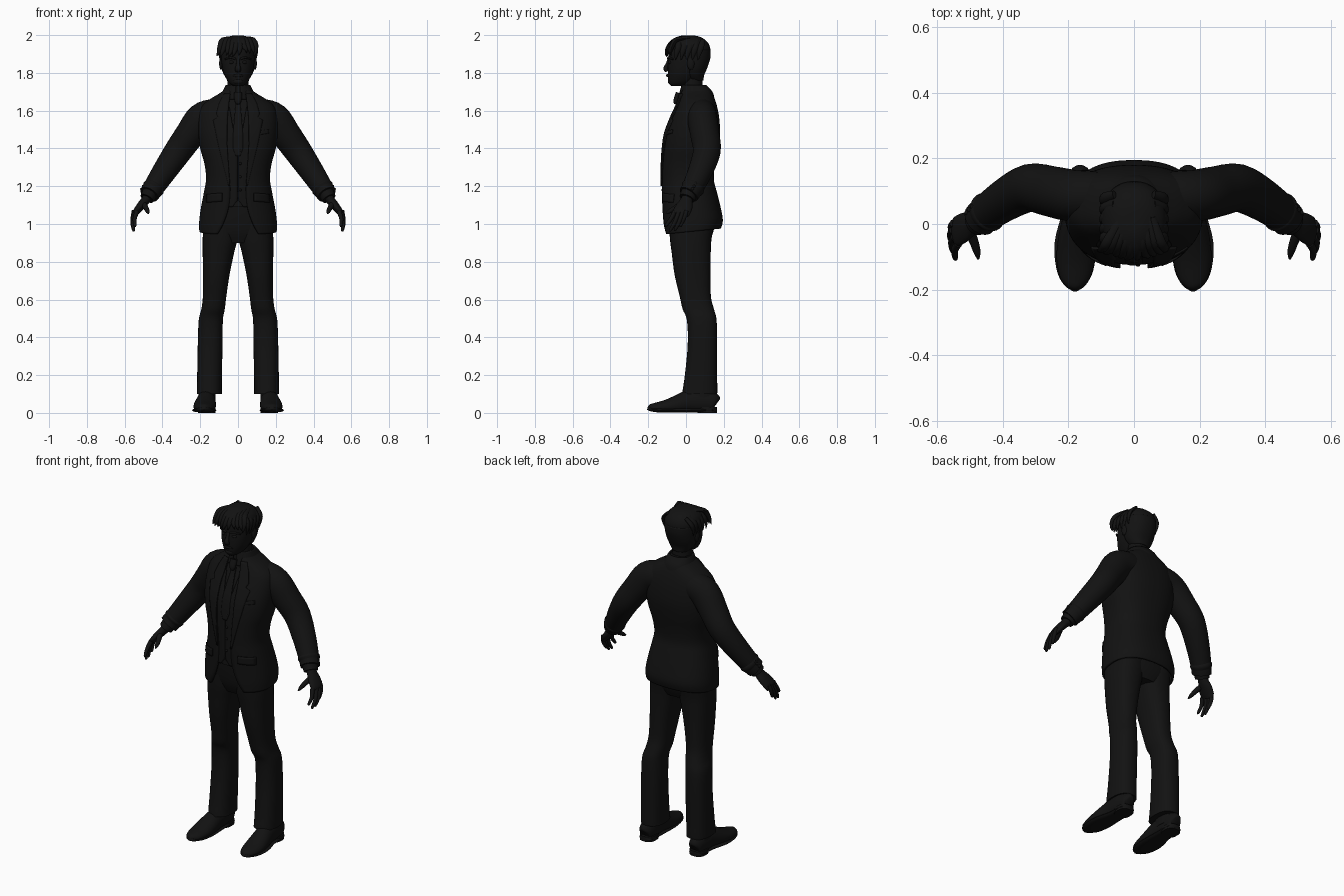
import bpy, bmesh, math, random
from mathutils import Vector

random.seed(4)
DARK = bpy.data.materials.new("dark")
DARK.diffuse_color = (0.006, 0.006, 0.006, 1)


def spline(rows, k=4):
    """Catmull-Rom resampling of equal-length tuples."""
    out = []
    for i in range(len(rows) - 1):
        p0, p1, p2, p3 = rows[max(i - 1, 0)], rows[i], rows[i + 1], rows[min(i + 2, len(rows) - 1)]
        for s in range(k):
            t = s / k
            out.append(tuple(0.5 * (2*b + (c-a)*t + (2*a-5*b+4*c-d)*t*t + (3*b-a-3*c+d)*t**3)
                             for a, b, c, d in zip(p0, p1, p2, p3)))
    return out + [tuple(rows[-1])]


def loft(name, rings, closed=True, caps=True, mirror=False, thick=0.0):
    m = len(rings[0])
    verts = [p for r in rings for p in r]
    faces = [(i*m + j, i*m + (j+1) % m, (i+1)*m + (j+1) % m, (i+1)*m + j)
             for i in range(len(rings) - 1) for j in range(m if closed else m - 1)]
    if closed and caps:
        faces += [tuple(reversed(range(m))), tuple(range(len(verts) - m, len(verts)))]
    me = bpy.data.meshes.new(name)
    me.from_pydata(verts, [], faces)
    me.materials.append(DARK)
    ob = bpy.data.objects.new(name, me)
    bpy.context.collection.objects.link(ob)
    if thick:
        mod = ob.modifiers.new("thickness", 'SOLIDIFY')
        mod.thickness, mod.offset = thick, -1
    if mirror:
        ob.modifiers.new("mirror", 'MIRROR')
    bpy.ops.object.select_all(action='DESELECT')
    ob.select_set(True)
    bpy.context.view_layer.objects.active = ob
    bpy.ops.object.shade_smooth_by_angle(angle=math.radians(45))
    return ob


def sgnpow(v, e):
    return math.copysign(abs(v) ** e, v)


def section(name, rows, n=2.3, seg=36, k=4, **kw):
    """Horizontal superellipse slices: (z, x0, x1, y0, y1[, half width of front opening])."""
    rings = []
    is_open = len(rows[0]) == 6
    for r in spline(rows, k):
        z, x0, x1, y0, y1 = r[:5]
        cx, a, cy, b = (x0+x1)/2, (x1-x0)/2, (y0+y1)/2, (y1-y0)/2
        g = math.asin(min(1, max(0, r[5]/a)) ** (n/2)) if is_open else 0
        cnt = seg + 1 if is_open else seg
        ring = []
        for j in range(cnt):
            t = g + (2*math.pi - 2*g) * j / seg
            ring.append((cx + a*sgnpow(math.sin(t), 2/n), cy - b*sgnpow(math.cos(t), 2/n), z))
        rings.append(ring)
    return loft(name, rings, closed=not is_open, **kw)


def tube(name, pts, hint=(0, 1, 0), seg=16, k=4, floor=None, **kw):
    """Swept ellipse: (x, y, z, radius along hint, other radius)."""
    P = spline(pts, k)
    rings = []
    for i, p in enumerate(P):
        t = (Vector(P[min(i+1, len(P)-1)][:3]) - Vector(P[max(i-1, 0)][:3])).normalized()
        h = Vector(hint)
        u = (h - t*h.dot(t)).normalized()
        v = t.cross(u)
        ring = []
        for j in range(seg):
            a = 2*math.pi*j/seg
            q = Vector(p[:3]) + u*math.cos(a)*p[3] + v*math.sin(a)*p[4]
            if floor is not None:
                q.z = max(q.z, floor)
            ring.append(tuple(q))
        rings.append(ring)
    return loft(name, rings, **kw)


def ball(name, c, r, **kw):
    rings = [[(c[0] + r[0]*math.sin(p)*math.cos(a), c[1] + r[1]*math.sin(p)*math.sin(a), c[2] - r[2]*math.cos(p))
              for a in (2*math.pi*j/14 for j in range(14))]
             for p in (math.pi*(0.02 + 0.96*i/9) for i in range(10))]
    return loft(name, rings, **kw)


# torso profile: z, half width, front y, back y, front opening
TORSO = [(.945, .205, -.12, .185, .11), (1.0, .206, -.125, .195, .08), (1.08, .197, -.127, .185, .052),
         (1.17, .18, -.13, .163, .042), (1.24, .169, -.13, .147, .045), (1.32, .178, -.13, .155, .052),
         (1.40, .2, -.125, .17, .058), (1.48, .21, -.113, .18, .06), (1.56, .21, -.083, .176, .058),
         (1.62, .195, -.055, .165, .052), (1.66, .15, -.04, .153, .048), (1.69, .1, -.034, .14, .043),
         (1.71, .072, -.025, .128, .04)]
DENSE = spline(TORSO, 6)


def front(x, z, off):
    """Front surface of the jacket, pushed out by off."""
    r = min(DENSE, key=lambda q: abs(q[0] - z))
    for lo, hi in zip(DENSE, DENSE[1:]):
        if lo[0] <= z <= hi[0]:
            t = (z-lo[0]) / (hi[0]-lo[0])
            r = [p + (q-p)*t for p, q in zip(lo, hi)]
    b = (r[3]-r[2]) / 2
    return (r[2]+r[3])/2 - b*(1 - min(.97, abs(x)/r[1])**2.4)**(1/2.4) - off


def patch(name, rows, off, thick=.007, slant=0, cols=6, **kw):
    """Cloth laid on the chest; rows of (z, x left, x right), upwards."""
    fine = [tuple(a + (b-a)*s/4 for a, b in zip(p, q)) for p, q in zip(rows, rows[1:]) for s in range(4)] + [rows[-1]]
    rings = []
    for z, a, b in fine:
        xs = [a + (b-a)*j/cols for j in range(cols + 1)]
        rings.append([(x, front(x, z + slant*(x-a), off), z + slant*(x-a)) for x in xs])
    return loft(name, rings, closed=False, thick=thick, **kw)


# jacket, with the hem slightly higher at the back
jacket = section("jacket", [(z, -w, w, a, b, g) for z, w, a, b, g in TORSO], 2.4, 56, thick=.012)
for v in jacket.data.vertices:
    if v.co.z < 1.08:
        v.co.z += .03 * (v.co.y + .12)/.3 * (1.08 - v.co.z)/.135
section("jacket_collar", [(1.66, -.098, .098, -.035, .152, .05), (1.70, -.082, .082, -.03, .14, .045),
                          (1.735, -.066, .066, -.02, .108, .035)], thick=.01)
patch("lapel", [(1.2, .042, .05), (1.3, .05, .075), (1.42, .058, .105), (1.55, .057, .132), (1.565, .056, .105),
                (1.585, .054, .115), (1.64, .048, .1), (1.69, .042, .075)], .007, mirror=True)
patch("pocket_flap", [(1.12, .085, .17), (1.165, .085, .168)], .009, slant=-.08, mirror=True)
patch("breast_pocket", [(1.47, .095, .165), (1.49, .095, .165)], .006, slant=.15)

# shirt, waistcoat, tie
section("shirt_body", [(z, -w+.018, w-.018, a+.018, b-.018) for z, w, a, b, g in TORSO[3:-1]], 2.4, 40)
patch("waistcoat", [(1.09, .03, .05), (1.125, .002, .08), (1.2, .002, .09), (1.42, .002, .09), (1.52, .028, .09),
                    (1.62, .045, .09)], -.006, mirror=True)
patch("tie", [(1.36, -.012, .012), (1.4, -.026, .026), (1.5, -.025, .025), (1.62, -.014, .014),
              (1.65, -.013, .013)], -.002, thick=.01)
tube("tie_knot", [(0, -.056, 1.635, .008, .011), (0, -.052, 1.655, .014, .019), (0, -.04, 1.695, .014, .022)])
section("shirt_collar", [(1.66, -.075, .075, -.042, .11, .012), (1.70, -.066, .066, -.034, .1, .012),
                         (1.735, -.06, .06, -.024, .096, .01)], thick=.006)
for i in range(4):
    z = 1.18 + .07*i
    ball("waistcoat_button", (.012, front(0, z, -.005), z), (.007, .005, .007))

# trousers and belt
section("trouser_seat", [(.9, -.12, .12, -.06, .12), (.96, -.182, .182, -.085, .145), (1.05, -.18, .18, -.1, .155),
                         (1.14, -.16, .16, -.105, .14)], 2.4)
section("belt", [(1.095, -.168, .168, -.114, .145), (1.13, -.164, .164, -.114, .14)], 2.4, k=1)
section("belt_buckle", [(1.09, -.024, .024, -.122, -.105), (1.135, -.024, .024, -.122, -.105)], 6, 24, k=1)
section("trouser_leg", [(.1, .085, .217, -.02, .165), (.12, .086, .217, -.018, .166), (.2, .085, .216, -.006, .165),
                        (.36, .082, .213, .009, .165), (.49, .08, .208, .005, .162), (.55, .07, .194, -.018, .148),
                        (.615, .062, .186, -.033, .132), (.73, .045, .185, -.06, .13), (.85, .02, .187, -.076, .131),
                        (.92, .003, .187, -.085, .135), (1.0, .001, .183, -.09, .15)], 2.4, 28, mirror=True)

# shoes: upper, ankle, sole and heel
tube("shoe_upper", [(.165, .163, .05, .02, .025), (.165, .15, .055, .038, .052), (.166, .09, .06, .046, .065),
                    (.168, .02, .06, .05, .062), (.174, -.05, .042, .058, .05), (.178, -.11, .032, .058, .036),
                    (.18, -.165, .028, .045, .025), (.18, -.19, .028, .026, .018), (.18, -.202, .028, .006, .005)],
     hint=(1, 0, 0), seg=20, floor=.012, mirror=True)
section("shoe_ankle", [(.05, .118, .212, -.02, .155), (.15, .118, .206, .02, .15)], 2.2, 24, mirror=True)
tube("shoe_sole", [(.166, .163, .014, .02, .012), (.166, .14, .014, .044, .014), (.168, .04, .014, .05, .014),
                   (.178, -.06, .014, .064, .014), (.18, -.14, .016, .056, .014), (.18, -.185, .02, .034, .012),
                   (.18, -.204, .024, .008, .008)], hint=(1, 0, 0), floor=.003, mirror=True)
section("shoe_heel", [(0, .12, .212, .06, .164), (.03, .12, .212, .06, .164)], 2.6, 24, k=1, mirror=True)

# sleeves with cuffs
tube("sleeve", [(.06, .08, 1.58, .07, .08), (.12, .085, 1.58, .076, .083), (.19, .087, 1.553, .079, .088),
                (.255, .1, 1.472, .077, .079), (.318, .11, 1.384, .073, .073), (.39, .075, 1.278, .065, .064),
                (.45, .033, 1.187, .057, .055), (.47, .014, 1.157, .055, .053)], seg=28, mirror=True)
tube("sleeve_fold", [(.437, .042, 1.205, .055, .053), (.446, .036, 1.192, .063, .059), (.455, .028, 1.178, .056, .054)],
     seg=24, mirror=True)
tube("shirt_cuff", [(.463, .02, 1.168, .045, .043), (.482, .005, 1.135, .042, .038)], k=1, seg=24, mirror=True)
for t in (0, .5, 1):
    ball("sleeve_button", (.492 + .018*t, .052 - .018*t, 1.215 - .03*t), (.008, .008, .008), mirror=True)

# hands
tube("palm", [(.472, .012, 1.155, .03, .026), (.49, .003, 1.125, .032, .024), (.515, -.008, 1.095, .044, .022),
              (.538, -.022, 1.065, .046, .018), (.546, -.028, 1.048, .04, .012)], seg=20, mirror=True)
FINGERS = [("index", .536, -.06, 1.065, .545, -.104, .988), ("middle", .547, -.039, 1.06, .553, -.082, .963),
           ("ring", .552, -.018, 1.06, .555, -.056, .966), ("little", .55, .002, 1.07, .553, -.028, .987)]
for f, x, y, z, tx, ty, tz in FINGERS:
    tube(f + "_finger", [(x, y, z, .012, .013), (.45*x + .55*tx + .006, .55*y + .45*ty, .5*(z + tz), .011, .011),
                         (tx, ty, tz + .006, .008, .008), (tx - .002, ty - .002, tz - .003, .003, .003)],
         seg=10, mirror=True)
tube("thumb", [(.505, -.015, 1.11, .018, .018), (.488, -.055, 1.087, .014, .014), (.479, -.085, 1.068, .011, .011),
               (.475, -.106, 1.055, .004, .004)], hint=(1, 0, 0), seg=10, mirror=True)

# neck and head
section("neck", [(1.64, -.07, .07, -.02, .11), (1.70, -.057, .057, -.018, .093), (1.76, -.057, .057, -.016, .086),
                 (1.82, -.06, .06, -.01, .09)], 2)
section("head", [(1.73, -.022, .022, -.078, -.01), (1.742, -.042, .042, -.089, .02), (1.765, -.06, .06, -.094, .055),
                 (1.8, -.076, .076, -.096, .08), (1.84, -.085, .085, -.096, .105), (1.88, -.089, .089, -.092, .116),
                 (1.92, -.088, .088, -.09, .118), (1.96, -.07, .07, -.07, .095), (1.985, -.03, .03, -.03, .05)], 2.2)
tube("nose", [(0, -.09, 1.873, .006, .008), (0, -.101, 1.845, .008, .01), (0, -.108, 1.822, .012, .016),
              (0, -.1, 1.808, .008, .014)], seg=12)
tube("lips", [(-.028, -.088, 1.785, .003, .003), (0, -.099, 1.786, .006, .009), (.028, -.088, 1.785, .003, .003)], seg=10)
tube("brow", [(.013, -.094, 1.874, .006, .006), (.04, -.091, 1.881, .007, .006), (.068, -.068, 1.872, .004, .004)],
     seg=10, mirror=True)
ball("eye", (.034, -.083, 1.856), (.015, .012, .009), mirror=True)
ball("chin", (0, -.083, 1.755), (.028, .014, .016))
ball("ear", (.09, .025, 1.85), (.01, .02, .034), mirror=True)

# hair: crown, back and loose locks
section("hair_crown", [(1.915, -.098, .098, -.082, .13), (1.94, -.099, .099, -.092, .126), (1.965, -.088, .088, -.085, .112),
                       (1.985, -.064, .064, -.06, .086), (1.996, -.034, .034, -.03, .055), (1.999, -.008, .008, 0, .02)], 2.2)
section("hair_back", [(1.76, -.05, .05, -.0, .092, .048), (1.79, -.074, .074, -.03, .097, .073),
                      (1.83, -.09, .09, -.06, .114, .0896), (1.88, -.096, .096, -.08, .129, .0945),
                      (1.92, -.098, .098, -.085, .131, .09)], 2.2, thick=.012)
for i in range(10):
    x = -.09 + .02*i
    d = random.uniform(-.012, .012)
    tube("fringe_lock", [(x*.5 + .01, .02, 1.985, .012, .008), (x*.85, -.05, 1.975, .018, .013),
                         (x*1.02, -.09 + abs(x)*.2, 1.945, .016, .012), (x*1.08 + d, -.108 + abs(x)*.3, 1.915 + d, .009, .007),
                         (x*1.1 + 1.6*d - .004, -.104 + abs(x)*.3, 1.895 + d, .001, .001)], hint=(1, 0, 0), seg=8)
for i in range(5):
    y = -.05 + .03*i
    tube("side_lock", [(.06, y + .02, 1.975, .012, .008), (.092, y + .01, 1.94, .016, .01), (.099, y, 1.905, .012, .006),
                       (.094, y - .006, 1.868, .002, .002)], seg=8, mirror=True)
